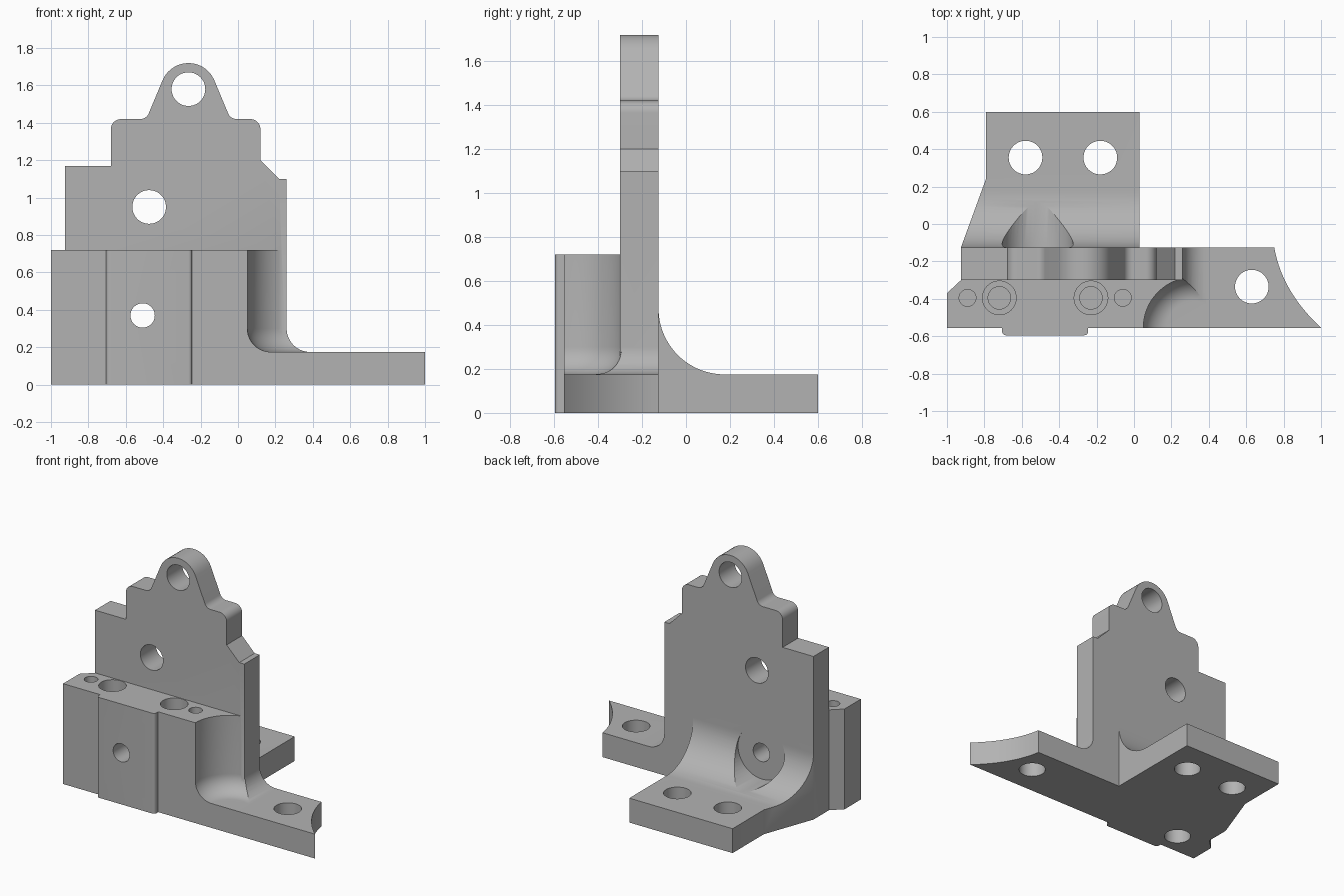
import bpy, bmesh, math
from mathutils import Vector

if "Cube" in bpy.data.objects:
    bpy.data.objects.remove(bpy.data.objects["Cube"])

steel = bpy.data.materials.new("plain grey")
steel.use_nodes = True
GREY = (0.45, 0.45, 0.45, 1)
steel.diffuse_color = GREY
steel.node_tree.nodes["Principled BSDF"].inputs["Base Color"].default_value = GREY

AXES = {"x": lambda u, v, w: (w, u, v),
        "y": lambda u, v, w: (u, w, v),
        "z": lambda u, v, w: (u, v, w)}


def rounded(points, steps=14):
    """Outline whose corners (u, v, radius) are replaced by tangent arcs."""
    out = []
    for i, p in enumerate(points):
        c = Vector(p[:2])
        if len(p) < 3:
            out.append(c)
            continue
        a = (Vector(points[i - 1][:2]) - c).normalized()
        b = (Vector(points[(i + 1) % len(points)][:2]) - c).normalized()
        half = a.angle(b) / 2
        centre = c + (a + b).normalized() * p[2] / math.sin(half)
        start = c + a * p[2] / math.tan(half) - centre
        end = c + b * p[2] / math.tan(half) - centre
        sweep = start.angle(end)
        for k in range(steps + 1):
            t = k / steps * sweep
            out.append(centre + (start * math.sin(sweep - t) + end * math.sin(t)) / math.sin(sweep))
    return out


def finish(name, bm):
    bmesh.ops.recalc_face_normals(bm, faces=bm.faces)
    mesh = bpy.data.meshes.new(name)
    bm.to_mesh(mesh)
    bm.free()
    mesh.materials.append(steel)
    obj = bpy.data.objects.new(name, mesh)
    bpy.context.collection.objects.link(obj)
    return obj


def prism(name, outline, axis, low, high):
    bm = bmesh.new()
    rings = [[bm.verts.new(AXES[axis](u, v, w)) for u, v in outline] for w in (low, high)]
    for ring in rings:
        bm.faces.new(ring)
    n = len(outline)
    for i in range(n):
        j = (i + 1) % n
        bm.faces.new((rings[0][i], rings[0][j], rings[1][j], rings[1][i]))
    return finish(name, bm)


def rod(u, v, radius, axis, low, high):
    circle = [(u + radius * math.cos(k * math.tau / 48), v + radius * math.sin(k * math.tau / 48))
              for k in range(48)]
    return prism("hole_cutter", circle, axis, low, high)


def combine(target, tool, operation):
    """Apply a boolean and discard the tool."""
    mod = target.modifiers.new("join", "BOOLEAN")
    mod.operation, mod.solver, mod.object = operation, "EXACT", tool
    bpy.context.view_layer.objects.active = target
    bpy.ops.object.modifier_apply(modifier=mod.name)
    bpy.data.objects.remove(tool)


FLOOR, BLOCK_TOP = 0.175, 0.72
FRONT, FACE, BACK = -0.555, -0.30, -0.125

# Block and side wing share one footprint, with the front pad and hollow wing end
p0, p1, p2 = Vector((1, FRONT)), Vector((0.79, -0.36)), Vector((0.75, BACK))
wing_end = [p0 * (1 - t) ** 2 + p1 * 2 * t * (1 - t) + p2 * t * t for t in [k / 20 for k in range(21)]]
footprint = rounded([(-0.925, BACK), (-0.925, FACE), (-1, -0.37), (-1, FRONT),
                     (-0.705, FRONT), (-0.705, -0.595, 0.02), (-0.245, -0.595, 0.02),
                     (-0.245, FRONT)], 6) + wing_end
bracket = prism("bracket", footprint, "z", 0, BLOCK_TOP)

# Clear the wing, leaving a fillet beside the plate
combine(bracket, prism("wing_cutter", rounded([(0.26, FLOOR, 0.125), (1.2, FLOOR), (1.2, 1), (0.26, 1)]),
                       "y", -1, 0.2), "DIFFERENCE")

# Round-bottomed scoop in the corner of the block
bm = bmesh.new()
bmesh.ops.create_cone(bm, cap_ends=True, segments=96, radius1=0.27, radius2=0.27, depth=1)
bmesh.ops.translate(bm, verts=bm.verts, vec=(0.32, FRONT, FLOOR + 0.5))
rim = [e for e in bm.edges if all(v.co.z < FLOOR + 0.01 for v in e.verts)]
bmesh.ops.bevel(bm, geom=rim, offset=0.125, segments=12, profile=0.5, affect="EDGES")
combine(bracket, finish("scoop_cutter", bm), "DIFFERENCE")

# Upright plate with stepped shoulders and a rounded lug
plate = rounded([(-0.925, 0.2), (0.26, 0.2), (0.26, 1.10), (0.22, 1.10), (0.12, 1.20),
                 (0.12, 1.42, 0.055), (-0.04, 1.42, 0.05), (-0.265, 1.959, 0.15),
                 (-0.49, 1.42, 0.05), (-0.68, 1.42, 0.055), (-0.68, 1.17), (-0.925, 1.17)])
combine(bracket, prism("upright_plate", plate, "y", FACE, BACK), "UNION")

# Rear foot with a large fillet up to the plate
foot = prism("rear_foot", [(-0.925, -0.2), (-0.925, BACK), (-0.79, 0.245), (-0.79, 0.6),
                           (0.03, 0.6), (0.03, -0.2)], "z", 0, 1)
side = rounded([(-0.3, -0.1), (0.7, -0.1), (0.7, FLOOR), (BACK, FLOOR, 0.3), (BACK, 0.6), (-0.3, 0.6)], 24)
combine(foot, prism("foot_profile", side, "x", -1.1, 0.2), "INTERSECT")
combine(bracket, foot, "UNION")

# Spot face in the rear fillet
combine(bracket, rod(-0.515, 0.37, 0.19, "y", BACK - 0.001, 0.5), "DIFFERENCE")

# Holes through the plate and block
for x, z, radius in ((-0.265, 1.58, 0.09), (-0.475, 0.95, 0.09), (-0.51, 0.37, 0.065)):
    combine(bracket, rod(x, z, radius, "y", -0.8, 0.3), "DIFFERENCE")

# Mounting holes through the foot and wing
for x, y in ((-0.58, 0.355), (-0.18, 0.355), (0.63, -0.335)):
    combine(bracket, rod(x, y, 0.09, "z", -0.1, 0.4), "DIFFERENCE")

# Blind stepped and small holes in the block top, and one below
ROW = -0.395
for x in (-0.72, -0.23):
    combine(bracket, rod(x, ROW, 0.09, "z", 0.54, 0.8), "DIFFERENCE")
    combine(bracket, rod(x, ROW, 0.06, "z", 0.36, 0.8), "DIFFERENCE")
for x in (-0.89, -0.06):
    combine(bracket, rod(x, ROW, 0.045, "z", 0.5, 0.8), "DIFFERENCE")
combine(bracket, rod(-0.72, ROW, 0.09, "z", -0.1, 0.18), "DIFFERENCE")

# Smooth the rounded surfaces and keep the machined edges crisp
bpy.ops.object.select_all(action="DESELECT")
bracket.select_set(True)
bpy.context.view_layer.objects.active = bracket
bpy.ops.object.shade_smooth_by_angle(angle=math.radians(25))
